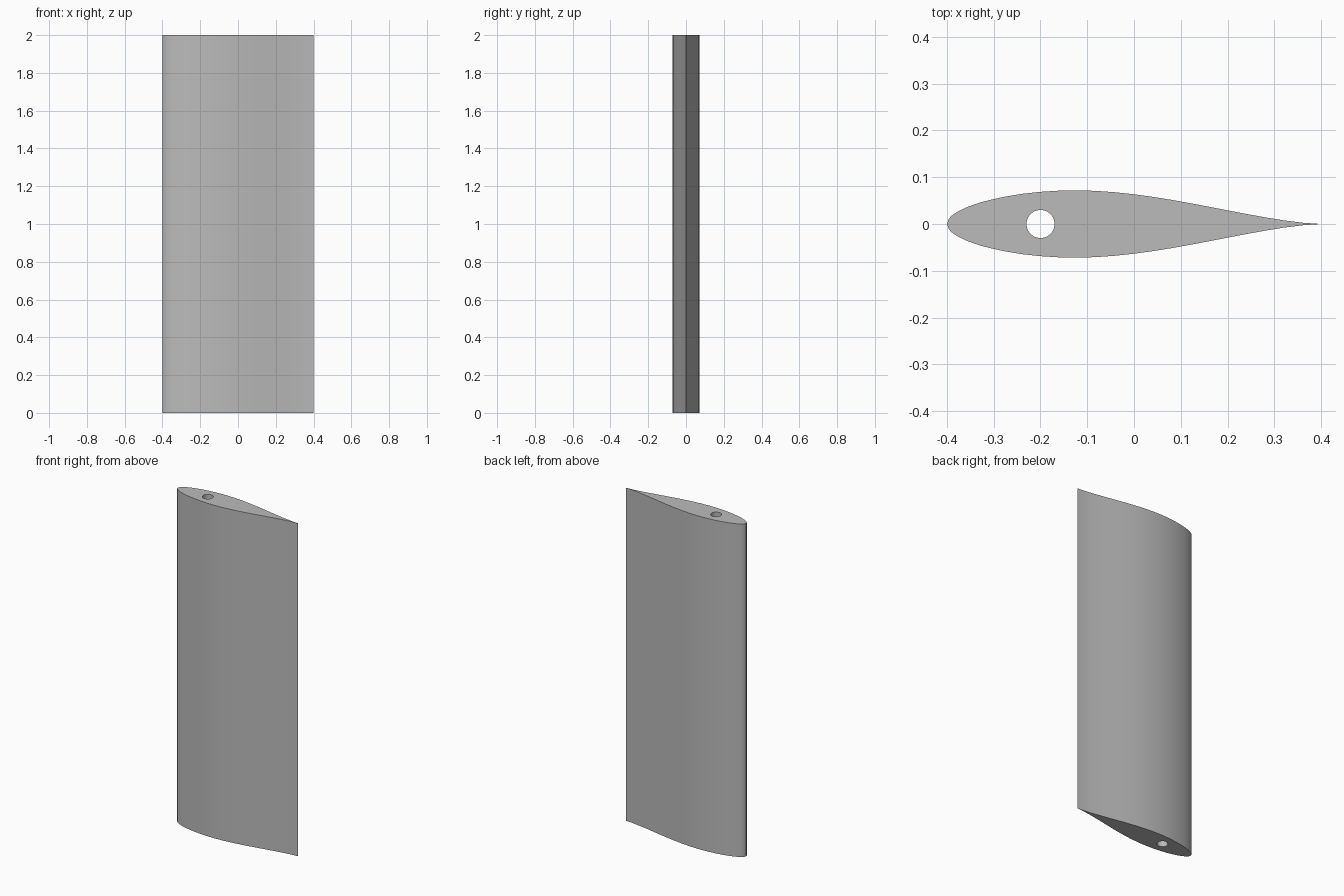
import bpy
import bmesh
from math import cos, sin, tau
from mathutils import Vector

cube = bpy.data.objects.get("Cube")
if cube:
    bpy.data.objects.remove(cube)

CHORD, HEIGHT = 0.8, 2.0
HOLE_X, HOLE_R, HOLE_SIDES = -0.2, 0.03, 48

# Plain grey material
grey = bpy.data.materials.new("plain grey")
grey.use_nodes = True
colour = (0.5, 0.5, 0.5, 1)
grey.diffuse_color = colour
grey.node_tree.nodes["Principled BSDF"].inputs["Base Color"].default_value = colour

# Symmetric foil section: (station, half thickness) in percent of chord
nose = [(0, 0), (0.5, 1.404), (1.25, 2.217), (2.5, 3.104), (5, 4.362), (7.5, 5.308)]
rest = [6.068, 7.225, 8.048, 8.6, 8.913, 9, 8.845, 8.482, 7.942, 7.256,
        6.455, 5.567, 4.622, 3.65, 2.691, 1.787, 0.985, 0.348, 0]
section = nose + [(10 + 5 * i, t) for i, t in enumerate(rest)]
upper = [Vector(((s / 100 - 0.5) * CHORD, t / 100 * CHORD, 0)) for s, t in section]
lower = [Vector((p.x, -p.y, 0)) for p in upper[-2:0:-1]]

# Round spar hole outline
hole = [Vector((HOLE_X + HOLE_R * cos(tau * i / HOLE_SIDES),
                HOLE_R * sin(tau * i / HOLE_SIDES), 0)) for i in range(HOLE_SIDES)]

bm = bmesh.new()


def add_loop(points):
    verts = [bm.verts.new(p) for p in points]
    return [bm.edges.new((v, verts[i - 1])) for i, v in enumerate(verts)]


# Fill between the outlines, then extrude to full height
edges = add_loop(upper + lower) + add_loop(hole)
bmesh.ops.triangle_fill(bm, edges=edges, use_beauty=True, normal=(0, 0, 1))
extruded = bmesh.ops.extrude_face_region(bm, geom=bm.faces[:], use_keep_orig=True)
top = [g for g in extruded["geom"] if isinstance(g, bmesh.types.BMVert)]
bmesh.ops.translate(bm, verts=top, vec=(0, 0, HEIGHT))
bmesh.ops.recalc_face_normals(bm, faces=bm.faces[:])

mesh = bpy.data.meshes.new("foil_blade")
bm.to_mesh(mesh)
bm.free()
mesh.materials.append(grey)
blade = bpy.data.objects.new("foil_blade", mesh)
bpy.context.collection.objects.link(blade)

# Smooth skin with crisp end and trailing edges
bpy.ops.object.select_all(action="DESELECT")
blade.select_set(True)
bpy.context.view_layer.objects.active = blade
bpy.ops.object.shade_smooth_by_angle(angle=0.6)
